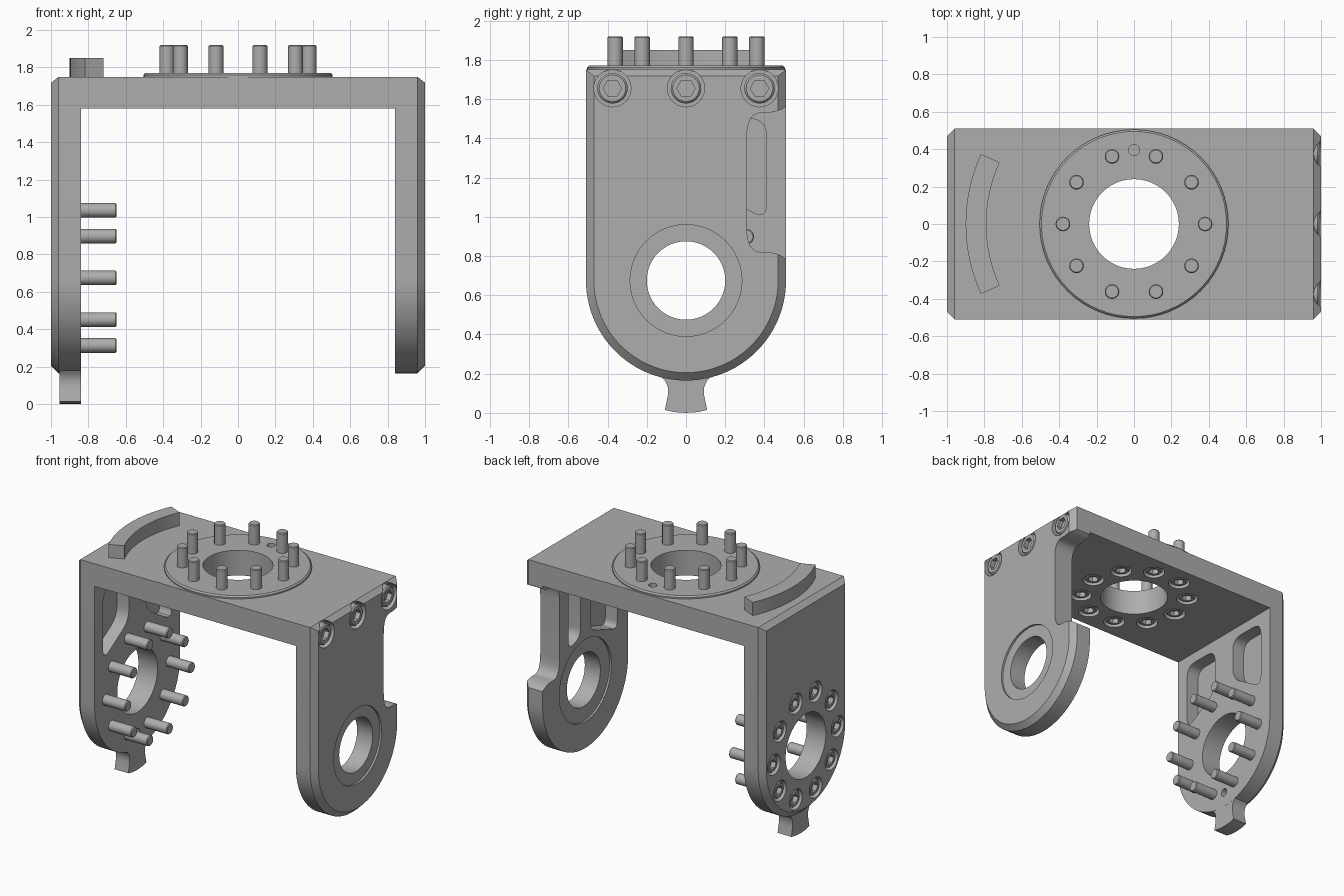
import bpy
import bmesh
from math import pi, sin, cos, radians
from mathutils import Matrix, Vector

cube = bpy.data.objects.get("Cube")
if cube:
    bpy.data.objects.remove(cube, do_unlink=True)

grey = bpy.data.materials.new("machined_grey")
grey.use_nodes = True
COLOR = (0.42, 0.42, 0.42, 1)
grey.diffuse_color = COLOR
grey.node_tree.nodes["Principled BSDF"].inputs["Base Color"].default_value = COLOR

HUB = 0.675     # height of the arm pivot
HALF = 0.51     # half depth of the bracket
TOP = 1.75      # top of the plate
UNDER = 1.58    # underside of the plate
INNER = 0.84    # inner face of each arm
PITCH = 0.38    # radius of the bolt circles


def loft(name, rings, matrix=Matrix()):
    """Skin a list of equal-length point rings and cap both ends."""
    bm = bmesh.new()
    loops = [[bm.verts.new(matrix @ Vector(p)) for p in ring] for ring in rings]
    for a, b in zip(loops, loops[1:]):
        for i in range(len(a)):
            j = (i + 1) % len(a)
            bm.faces.new((a[i], a[j], b[j], b[i]))
    bm.faces.new(loops[0])
    bm.faces.new(loops[-1])
    bmesh.ops.recalc_face_normals(bm, faces=bm.faces)
    mesh = bpy.data.meshes.new(name)
    bm.to_mesh(mesh)
    bm.free()
    mesh.materials.append(grey)
    obj = bpy.data.objects.new(name, mesh)
    bpy.context.collection.objects.link(obj)
    return obj


def ring(r, h, n=32, hexagon=False):
    pts = []
    for i in range(n):
        a = 2 * pi * i / n
        k = r * cos(pi / 6) / cos(a % (pi / 3) - pi / 6) if hexagon else r
        pts.append((k * cos(a), k * sin(a), h))
    return pts


def along(axis, x, y, z):
    """Frame at a point whose local z runs along the named axis."""
    d = {"x": (1, 0, 0), "-x": (-1, 0, 0), "z": (0, 0, 1), "-z": (0, 0, -1)}[axis]
    turn = Vector(d).to_track_quat("Z", "Y").to_matrix().to_4x4()
    return Matrix.Translation((x, y, z)) @ turn


def cylinder(name, r, h0, h1, matrix, n=32):
    return loft(name, [ring(r, h0, n), ring(r, h1, n)], matrix)


def prism(name, outline, x0, x1):
    return loft(name, [[(x, y, z) for y, z in outline] for x in (x0, x1)])


def rounded(corners, d, steps=6):
    """Round every corner of an outline, starting d away from it."""
    out = []
    pts = [Vector(c) for c in corners]
    for i, p in enumerate(pts):
        ends = []
        for q in (pts[i - 1], pts[(i + 1) % len(pts)]):
            v = q - p
            ends.append(p + v.normalized() * min(d, v.length * 0.45))
        for s in range(steps + 1):
            t = s / steps
            out.append(ends[0] * (1 - t) ** 2 + p * 2 * t * (1 - t) + ends[1] * t * t)
    return out


def combine(target, tool, operation):
    mod = target.modifiers.new("shape", "BOOLEAN")
    mod.operation = operation
    mod.solver = "EXACT"
    mod.object = tool
    bpy.context.view_layer.objects.active = target
    bpy.ops.object.modifier_apply(modifier=mod.name)
    bpy.data.objects.remove(tool, do_unlink=True)


def smooth(obj):
    bpy.ops.object.select_all(action="DESELECT")
    obj.select_set(True)
    bpy.context.view_layer.objects.active = obj
    bpy.ops.object.shade_smooth_by_angle(angle=radians(30))


def arm(name, side):
    """Round-bottomed arm with a chamfered outer rim."""
    def outline(x, inset):
        r = HALF - inset
        arch = [(side * x, r * cos(a), HUB + r * sin(a))
                for a in (pi + pi * i / 48 for i in range(49))]
        top = TOP - inset * 0.8
        return arch + [(side * x, r, top), (side * x, -r, top)]
    return loft(name, [outline(INNER, 0), outline(0.96, 0), outline(1, 0.04)])


# Bracket body: plate, two arms, round pad, curved stop and bottom tab
body = prism("bracket", [(-HALF, UNDER), (HALF, UNDER), (HALF, TOP), (-HALF, TOP)], -0.9, 0.9)
for side in (-1, 1):
    combine(body, arm("arm", side), "UNION")
pad = loft("pad", [ring(0.505, 1.7, 64), ring(0.505, 1.76, 64), ring(0.495, 1.77, 64)])
combine(body, pad, "UNION")

sweep = [radians(180 - 24.6 + 49.2 * i / 16) for i in range(17)]
stop = [(0.9 * cos(a), 0.9 * sin(a)) for a in sweep]
stop += [(0.79 * cos(a), 0.79 * sin(a)) for a in reversed(sweep)]
stop = loft("curved_stop", [[(x, y, z) for x, y in stop] for z in (1.7, 1.85)])
combine(body, stop, "UNION")

half_tab = [(0, 0), (0.06, 0.004), (0.108, 0.015), (0.092, 0.09),
            (0.092, 0.13), (0.105, 0.16), (0.13, 0.19), (0.13, 0.25)]
tab = half_tab + [(-y, z) for y, z in reversed(half_tab[1:])]
combine(body, prism("tab", tab, -0.955, -INNER - 0.0005), "UNION")

# Bores through the plate and arms, with shallow seats around the plain arm's bore
cuts = [
    cylinder("cut", 0.24, 1.4, 1.9, Matrix(), 48),
    cylinder("cut", 0.24, -0.3, 0.3, along("x", -0.92, 0, HUB), 48),
    cylinder("cut", 0.2, -0.3, 0.3, along("x", 0.92, 0, HUB), 48),
    cylinder("cut", 0.285, 0, 0.1, along("x", 0.985, 0, HUB), 48),
    cylinder("cut", 0.31, 0, 0.1, along("-x", INNER + 0.015, 0, HUB), 48),
    cylinder("cut", 0.03, -0.06, 0.1, along("z", 0, 0.395, 1.77), 16),
    cylinder("cut", 0.03, -0.06, 0.1, along("x", -INNER, 0, HUB - 0.395), 16),
]

# Edge notch in the plain arm
notch = [(0.31, 0.82), (0.31, 1.53), (0.47, 1.53), (0.56, 1.6),
         (0.7, 1.6), (0.7, 0.74), (0.56, 0.74), (0.47, 0.82)]
cuts.append(prism("cut", rounded(notch, 0.13), 0.7, 1.1))

# Weight-saving pockets on the inner arm faces
for s in (-1, 1):
    pocket = [(s * 0.1, 1.17), (s * 0.41, 0.98), (s * 0.41, 1.5), (s * 0.1, 1.5)]
    cuts.append(prism("cut", rounded(pocket, 0.09), -0.94, -0.7))
for a, b, low in ((0.06, 0.2, 0.98), (-0.06, -0.38, 0.92)):
    pocket = [(a, 1.03), (b, low), (b, 1.53), (a, 1.53)]
    cuts.append(prism("cut", rounded(pocket, 0.06), 0.7, 0.94))

# Bolt seats: two circles of ten, and three along the plain arm's top edge
bolts = []
for i in range(10):
    u, v = PITCH * cos(pi * i / 5), PITCH * sin(pi * i / 5)
    bolts.append(("plate_bolt", along("z", u, v, UNDER), 0.34, 0.062, 0.076))
    bolts.append(("arm_bolt", along("x", -1, u, HUB + v), 0.35, 0.062, 0.076))
for y in (-0.375, 0, 0.375):
    bolts.append(("edge_bolt", along("-x", 1, y, 1.655), 0.3, 0.078, 0.095))
for _, frame, _, _, seat in bolts:
    cuts.append(cylinder("cut", seat, -0.05, 0.06, frame, 24))
for cut in cuts:
    combine(body, cut, "DIFFERENCE")
smooth(body)

# Socket-head bolts with their shanks standing out of the far face
for name, frame, length, head, _ in bolts:
    n = 24
    socket = head * 0.6
    smooth(loft(name, [
        ring(0.034, length, n), ring(0.039, length - 0.006, n),
        ring(0.039, 0.065, n), ring(head, 0.065, n),
        ring(head, 0.018, n), ring(head - 0.01, 0.008, n),
        ring(socket, 0.008, n, True), ring(socket, 0.045, n, True)], frame))
